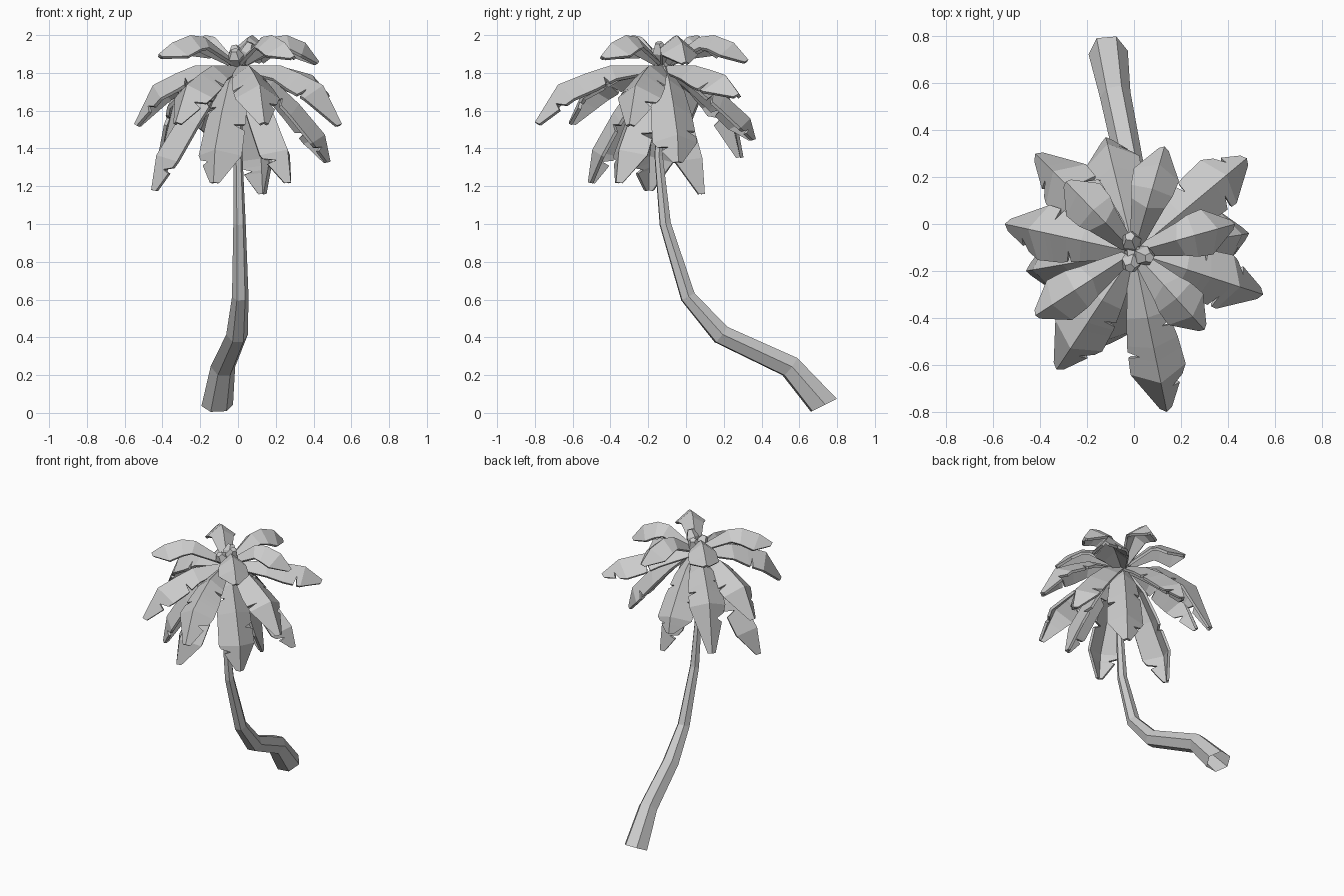
import bpy, bmesh, math, random
from mathutils import Vector

random.seed(4)
if "Cube" in bpy.data.objects:
    bpy.data.objects.remove(bpy.data.objects["Cube"])

grey = bpy.data.materials.new("plain_grey")
grey.use_nodes = True
grey.diffuse_color = (0.6, 0.6, 0.6, 1)
grey.node_tree.nodes["Principled BSDF"].inputs["Base Color"].default_value = (0.6, 0.6, 0.6, 1)

CROWN = Vector((0, -0.12, 1.84))


def make_object(name, bm):
    mesh = bpy.data.meshes.new(name)
    bm.to_mesh(mesh)
    bm.free()
    mesh.materials.append(grey)
    obj = bpy.data.objects.new(name, mesh)
    bpy.context.collection.objects.link(obj)
    return obj


def tube(name, path, radii, sides, start_dir=None):
    """Flat-sided tube through a list of points, open at its start."""
    bm = bmesh.new()
    rings = []
    for i, p in enumerate(path):
        before, after = path[max(i - 1, 0)], path[min(i + 1, len(path) - 1)]
        tangent = (p - before).normalized() + (after - p).normalized()
        if i == 0 and start_dir:
            tangent = start_dir
        tangent.normalize()
        v = tangent.cross(Vector((1, 0, 0))).normalized()
        u = v.cross(tangent)
        angles = [math.tau * k / sides + 0.1 for k in range(sides)]
        rings.append([bm.verts.new(p + radii[i] * (u * math.cos(a) + v * math.sin(a))) for a in angles])
    for a, b in zip(rings, rings[1:]):
        for k in range(sides):
            n = (k + 1) % sides
            bm.faces.new((a[k], a[n], b[n], b[k]))
    bm.faces.new(rings[-1])
    bmesh.ops.recalc_face_normals(bm, faces=bm.faces)
    return make_object(name, bm)


def frond(name, tip, arch, width, notches):
    """Drooping leaf: arched ridge, two sloping halves, V-shaped tears."""
    tip = Vector(tip)
    out = Vector((tip.x - CROWN.x, tip.y - CROWN.y, 0))
    side = Vector((-out.y, out.x, 0)).normalized()
    drop = CROWN.z - tip.z

    # Main cross-sections: distance out, share of the drop, rise, half width
    ridge = [CROWN + out * h + Vector((0, 0, rise - drop * d)) for h, d, rise in arch]
    sections = []
    for i, w in enumerate((0.3, 0.74, 0.92, 1.0, 0.22)):
        tangent = Vector()
        for a, b in zip(ridge[max(i - 1, 0):i + 1], ridge[max(i, 1):i + 2]):
            tangent += (b - a).normalized()
        if i == 0:
            tangent = ridge[1] - ridge[0]
        up = tangent.normalized().cross(side)
        half = w * width
        sections.append((ridge[i], ridge[i] + side * half - up * half * 0.8,
                         ridge[i] - side * half - up * half * 0.8))

    def at(t):
        i = min(int(t), len(sections) - 2)
        return [p.lerp(q, t - i) for p, q in zip(sections[i], sections[i + 1])]

    # Rows of points, with tears pulled in towards the ridge
    rows = [(i, 0) for i in range(len(sections))]
    for t, s in notches:
        rows += [(t - 0.12, 0), (t, s), (t + 0.07, 0)]
    bm = bmesh.new()
    loops = []
    for t, s in sorted(rows):
        pts = at(t)
        if s:
            k = 1 if s > 0 else 2
            pts[k] = pts[k].lerp(pts[0], 0.45)
        loops.append([bm.verts.new(p) for p in pts])
    for a, b in zip(loops, loops[1:]):
        bm.faces.new((a[0], b[0], b[1], a[1]))
        bm.faces.new((a[0], a[2], b[2], b[0]))
    obj = make_object(name, bm)
    solid = obj.modifiers.new("thickness", "SOLIDIFY")
    solid.thickness = 0.018
    solid.offset = -1


# Trunk, leaning and curving up to the crown
trunk_path = [Vector(p) for p in (
    (-0.11, 0.73, 0.04), (-0.08, 0.55, 0.245), (-0.005, 0.185, 0.415), (0.012, 0.01, 0.615),
    (0.008, -0.11, 1.0), (0, -0.145, 1.36), (0, -0.12, 1.85))]
tube("trunk", trunk_path, [0.084, 0.066, 0.058, 0.044, 0.033, 0.024, 0.022], 6,
     Vector((0, -0.45, 0.89)))

# Fronds in three tiers: arch, half width, tip positions
tiers = {
    "upper": ([(0.06, 0, 0.03), (0.42, 0, 0.15), (0.6, 0, 0.16), (0.83, 0, 0.12), (1, 1, 0)], 0.1,
              [(0.3, -0.45, 1.89), (0.43, 0, 1.86), (0.13, 0.33, 1.87),
               (-0.29, 0.18, 1.92), (-0.42, -0.39, 1.90)]),
    "middle": ([(0.06, 0, 0), (0.41, 0, 0), (0.6, 0.14, 0), (0.82, 0.34, 0), (1, 1, 0)], 0.12,
               [(-0.55, 0, 1.53), (-0.33, -0.62, 1.54), (0.14, -0.8, 1.54),
                (0.55, -0.3, 1.53), (0.48, 0.28, 1.69), (-0.42, 0.3, 1.36)]),
    "lower": ([(0.08, 0, 0), (0.38, 0.15, 0), (0.66, 0.4, 0), (0.94, 0.72, 0), (1, 1, 0)], 0.12,
              [(-0.12, 0.37, 1.45), (-0.46, -0.2, 1.18), (-0.13, -0.52, 1.22),
               (0.49, -0.04, 1.33), (0.28, -0.37, 1.22), (0.14, 0.1, 1.16)]),
}
for tier, (arch, width, tips) in tiers.items():
    for i, tip in enumerate(tips):
        notches = []
        if tier != "upper":
            s = random.choice((-1, 1))
            notches = [(random.uniform(2.2, 2.8), s), (random.uniform(3.2, 3.5), -s),
                       (random.uniform(1.3, 1.8), -s)]
        frond(f"frond_{tier}_{i + 1}", tip, arch, width, notches)

# Crown heart with short young shoots
tube("crown_heart", [CROWN + Vector((0, 0, z)) for z in (-0.07, 0, 0.06)], [0.025, 0.05, 0.035], 5)
for i, (degrees, top) in enumerate(((105, 0.1), (-20, 0.12), (-105, 0.08))):
    a = math.radians(degrees)
    lean = Vector((math.cos(a), math.sin(a), 0))
    tube(f"young_shoot_{i + 1}",
         [CROWN + lean * 0.01, CROWN + lean * 0.05 + Vector((0, 0, top * 0.6)),
          CROWN + lean * 0.07 + Vector((0, 0, top))],
         [0.03, 0.045, 0.022], 5)
